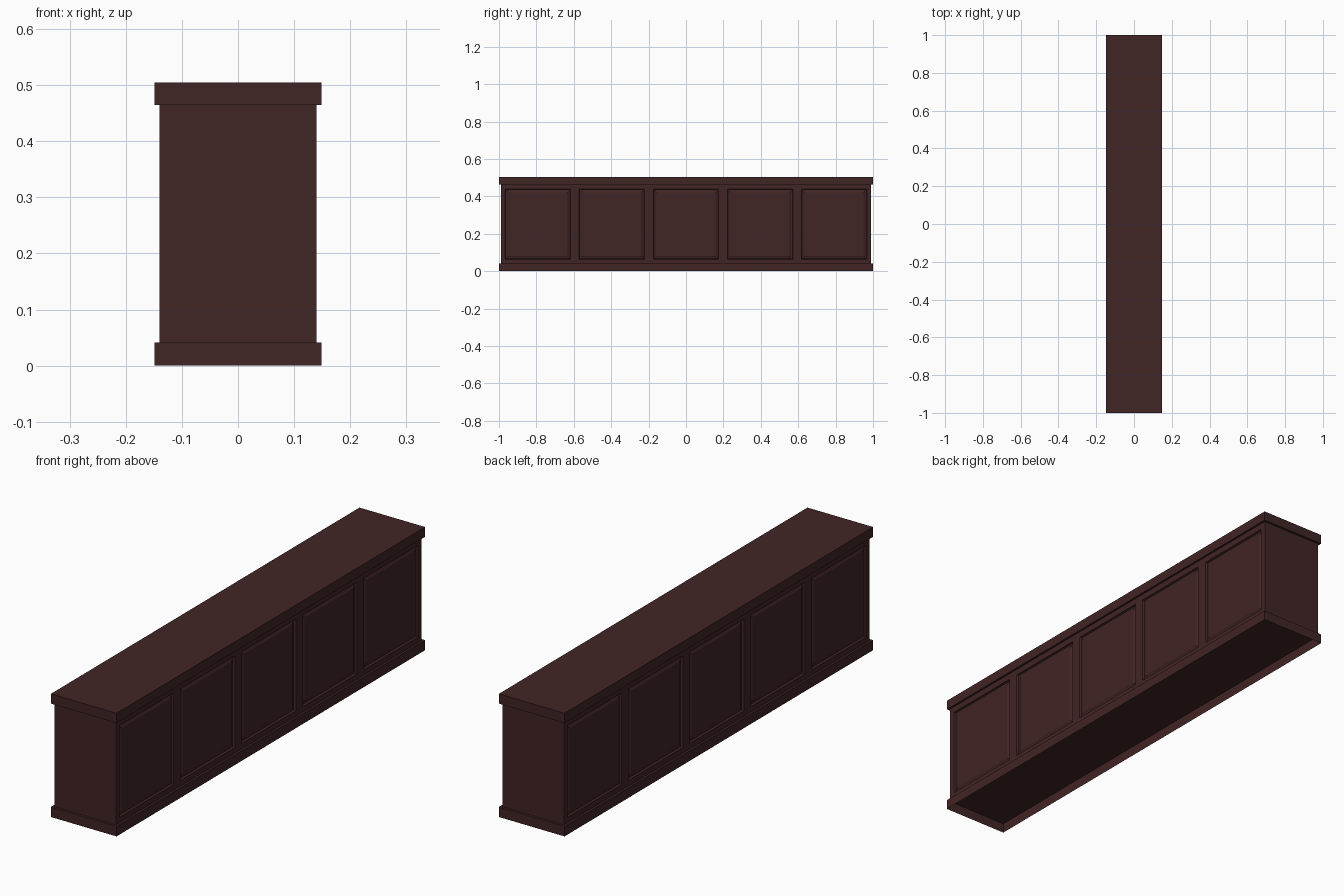
import bpy, bmesh
from mathutils import Vector, Matrix

if "Cube" in bpy.data.objects:
    bpy.data.objects.remove(bpy.data.objects["Cube"])

wood = bpy.data.materials.new("dark red wood")
wood.diffuse_color = (0.053, 0.0178, 0.0187, 1)
wood.use_nodes = True
wood.node_tree.nodes["Principled BSDF"].inputs["Base Color"].default_value = wood.diffuse_color


def box(sx, sy, z0, z1):
    bm = bmesh.new()
    bmesh.ops.create_cube(bm, size=1, matrix=Matrix.Translation((0, 0, (z0 + z1) / 2))
                          @ Matrix.Diagonal((sx, sy, z1 - z0, 1)))
    return bm


def finish(bm, name):
    me = bpy.data.meshes.new(name)
    bm.to_mesh(me)
    bm.free()
    me.materials.append(wood)
    bpy.context.collection.objects.link(bpy.data.objects.new(name, me))


# plinth: hollow underneath, so the bottom face is dropped
bm = box(0.298, 2.0, 0, 0.041)
bmesh.ops.delete(bm, geom=[f for f in bm.faces if f.normal.z < -0.5], context='FACES')
finish(bm, "plinth")

# flat top slab
finish(box(0.298, 2.0, 0.465, 0.505), "top_slab")

# body, cut along the borders of five panels per long side
PITCH, HALF, Z0, Z1 = 0.396, 0.175, 0.064, 0.440
centres = [PITCH * i for i in range(-2, 3)]
bm = box(0.28, 1.98, 0.041, 0.465)


def cut(co, no):
    bmesh.ops.bisect_plane(bm, geom=bm.verts[:] + bm.edges[:] + bm.faces[:],
                           plane_co=co, plane_no=no)


for c in centres:
    for s in (-HALF, HALF):
        cut(Vector((0, c + s, 0)), Vector((0, 1, 0)))
for z in (Z0, Z1):
    cut(Vector((0, 0, z)), Vector((0, 0, 1)))
bm.normal_update()

# recessed moulding with a raised field in each panel
panels = []
for f in bm.faces:
    m = f.calc_center_median()
    if abs(f.normal.x) > 0.9 and Z0 < m.z < Z1 and min(abs(m.y - c) for c in centres) < 0.05:
        panels.append(f)
for width, depth in ((0.004, -0.008), (0.008, 0.0), (0.014, 0.005)):
    bmesh.ops.inset_individual(bm, faces=panels, thickness=width, depth=depth)
    bm.normal_update()
finish(bm, "panelled_body")
